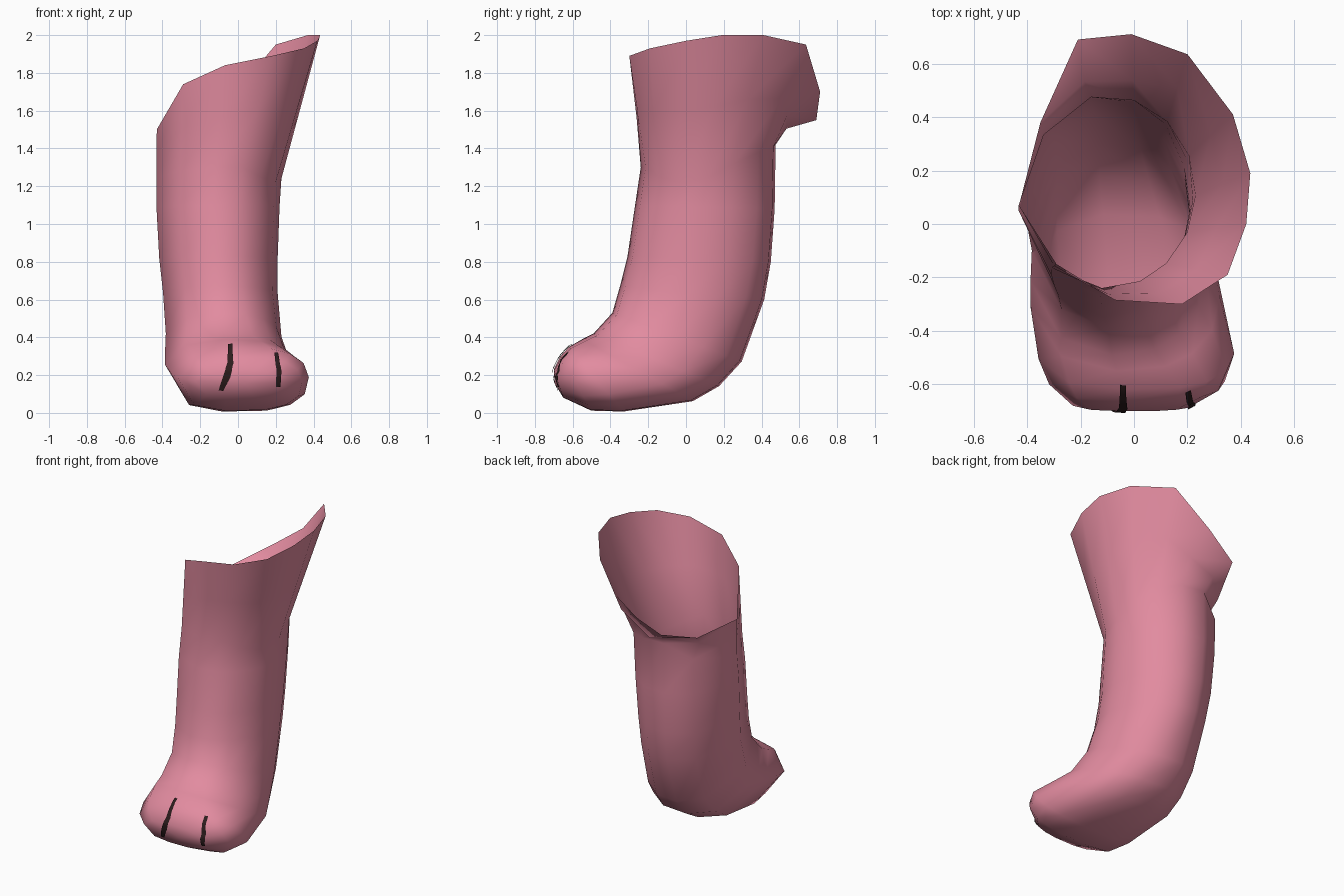
import bpy, bmesh, math
from mathutils import Vector
from mathutils.bvhtree import BVHTree

if "Cube" in bpy.data.objects:
    bpy.data.objects.remove(bpy.data.objects["Cube"])


def material(name, rgb):
    m = bpy.data.materials.new(name)
    m.diffuse_color = (*rgb, 1)
    m.use_nodes = True
    m.node_tree.nodes["Principled BSDF"].inputs["Base Color"].default_value = m.diffuse_color
    return m


pink = material("pink skin", (0.76, 0.26, 0.35))
dark = material("dark line", (0.025, 0.012, 0.012))


def make_object(name, bm, mat):
    me = bpy.data.meshes.new(name)
    bm.to_mesh(me)
    me.materials.append(mat)
    for p in me.polygons:
        p.use_smooth = True
    ob = bpy.data.objects.new(name, me)
    bpy.context.collection.objects.link(ob)
    return ob


# Slanted flaring rim, clockwise from the back
rim = [(-0.21, 0.69, 1.55), (-0.01, 0.71, 1.70), (0.20, 0.635, 1.95),
       (0.37, 0.41, 2.0), (0.435, 0.19, 2.0), (0.42, 0.0, 1.97),
       (0.35, -0.19, 1.93), (0.18, -0.30, 1.89), (-0.07, -0.285, 1.84),
       (-0.29, -0.15, 1.74), (-0.43, 0.07, 1.50), (-0.35, 0.38, 1.47)]
neck_z = [1.42, 1.41, 1.38, 1.32, 1.24, 1.22, 1.25, 1.3, 1.3, 1.28, 1.25, 1.32]
angles = [100, 72, 47, 22, -2, -25, -48, -68, -93, -128, -172, -228]

# Leg and foot sections: front y, front z, back y, back z, left x, right x, roundness
sections = [
    (-0.27, 1.10, 0.475, 1.08, -0.435, 0.22, 1.0),
    (-0.31, 0.83, 0.455, 0.80, -0.42, 0.21, 1.0),
    (-0.35, 0.67, 0.42, 0.60, -0.40, 0.21, 1.0),
    (-0.39, 0.53, 0.30, 0.27, -0.385, 0.23, 0.95),
    (-0.49, 0.42, 0.18, 0.14, -0.39, 0.27, 0.9),
    (-0.55, 0.39, 0.04, 0.06, -0.39, 0.32, 0.85),
    (-0.62, 0.35, -0.33, 0.005, -0.36, 0.375, 0.8),
    (-0.665, 0.30, -0.50, 0.01, -0.32, 0.34, 0.8),
    (-0.70, 0.23, -0.65, 0.08, -0.23, 0.22, 0.8),
]


def spow(v, e):
    return math.copysign(abs(v) ** e, v)


def section(fy, fz, by, bz, lx, rx, e):
    pts = []
    for a in angles:
        c, s = spow(math.cos(math.radians(a)), e), spow(math.sin(math.radians(a)), e)
        t = (s + 1) / 2
        pts.append(Vector(((lx + rx) / 2 + (rx - lx) / 2 * c,
                           fy + (by - fy) * t, fz + (bz - fz) * t)))
    return pts


# Neck ring where the flare meets the leg, then a ring halfway to the rim
neck = section(-0.24, 1.3, 0.48, 1.3, -0.435, 0.23, 1.0)
for p, z in zip(neck, neck_z):
    p.z = z
rim = [Vector(p) for p in rim]
middle = [p.lerp(q, 0.5) for p, q in zip(neck, rim)]
for i in (0, 1, 11):                      # sharper flare at the back
    middle[i].y -= 0.05
    middle[i].z += 0.02

# Leg: one open skin from rim to toes
bm = bmesh.new()
rings = [[bm.verts.new(p) for p in r]
         for r in [rim, middle, neck] + [section(*s) for s in sections]]
n = len(angles)
for a, b in zip(rings, rings[1:]):
    for i in range(n):
        j = (i + 1) % n
        bm.faces.new((a[i], a[j], b[j], b[i]))
tip = bm.verts.new(sum((v.co for v in rings[-1]), Vector()) / n + Vector((0, -0.02, 0)))
for i in range(n):
    bm.faces.new((rings[-1][i], rings[-1][(i + 1) % n], tip))
bm.normal_update()
tree = BVHTree.FromBMesh(bm)
make_object("leg_and_paw", bm, pink)


# Toe lines: thin strips laid on the front of the paw
def toe_line(name, path):
    bm = bmesh.new()
    pairs = []
    steps = 8
    for k in range(len(path) - 1):
        for s in range(steps + (k == len(path) - 2)):
            t = s / steps
            x = path[k][0] + (path[k + 1][0] - path[k][0]) * t
            z = path[k][1] + (path[k + 1][1] - path[k][1]) * t
            w = path[k][2] + (path[k + 1][2] - path[k][2]) * t
            row = []
            for d in (-w, 0, w):
                hit, nor, _, _ = tree.ray_cast(Vector((x + d, -2, z)), Vector((0, 1, 0)))
                if nor.y > 0:
                    nor = -nor
                row.append(bm.verts.new(hit + nor * 0.007))
            pairs.append(row)
    for a, b in zip(pairs, pairs[1:]):
        for i in range(2):
            bm.faces.new((a[i], b[i], b[i + 1], a[i + 1]))
    make_object(name, bm, dark)


toe_line("toe_line_left", [(-0.04, 0.36, 0.010), (-0.04, 0.26, 0.016),
                           (-0.06, 0.19, 0.020), (-0.09, 0.12, 0.013)])
toe_line("toe_line_right", [(0.20, 0.315, 0.010), (0.215, 0.22, 0.013),
                            (0.21, 0.14, 0.010)])

for ob in bpy.data.objects:
    bm = bmesh.new()
    bm.from_mesh(ob.data)
    bmesh.ops.recalc_face_normals(bm, faces=bm.faces)
    centre = Vector((-0.1, 0.1, 0.9)) if ob.name == "leg_and_paw" else Vector((0, 0, 0.3))
    if sum((f.calc_center_median() - centre).dot(f.normal) for f in bm.faces) < 0:
        bmesh.ops.reverse_faces(bm, faces=bm.faces)
    bm.to_mesh(ob.data)
